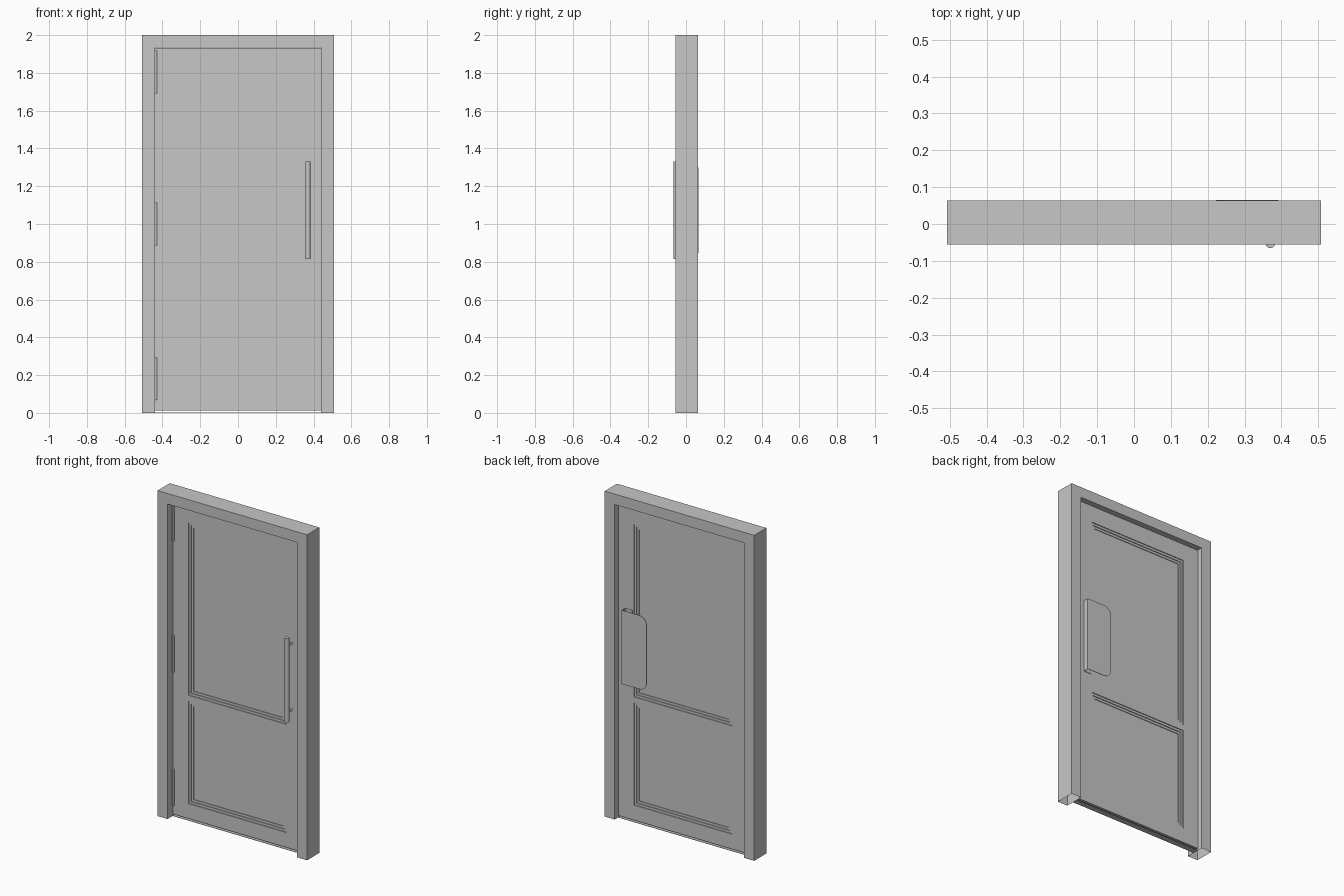
import bpy, bmesh, math
from mathutils import Matrix, Vector

if "Cube" in bpy.data.objects:
    bpy.data.objects.remove(bpy.data.objects["Cube"])

grey = bpy.data.materials.new("plain_grey")
grey.diffuse_color = (0.57, 0.57, 0.57, 1)
grey.use_nodes = True
grey.node_tree.nodes["Principled BSDF"].inputs["Base Color"].default_value = grey.diffuse_color

DOOR_FRONT, DOOR_BACK = -0.006, 0.031


def finish(name, bm, smooth=False):
    bmesh.ops.recalc_face_normals(bm, faces=bm.faces)
    mesh = bpy.data.meshes.new(name)
    bm.to_mesh(mesh)
    bm.free()
    mesh.materials.append(grey)
    obj = bpy.data.objects.new(name, mesh)
    bpy.context.collection.objects.link(obj)
    if smooth:
        bpy.ops.object.select_all(action='DESELECT')
        obj.select_set(True)
        bpy.context.view_layer.objects.active = obj
        bpy.ops.object.shade_smooth_by_angle(angle=math.radians(40))
    return obj


def add_box(bm, x0, x1, y0, y1, z0, z1):
    m = Matrix.Translation(((x0 + x1) / 2, (y0 + y1) / 2, (z0 + z1) / 2))
    m = m @ Matrix.Diagonal((x1 - x0, y1 - y0, z1 - z0, 1))
    bmesh.ops.create_cube(bm, size=1, matrix=m)


def add_rod(bm, start, end, radius, sides=20):
    a, b = Vector(start), Vector(end)
    rot = (b - a).to_track_quat('Z', 'Y').to_matrix().to_4x4()
    bmesh.ops.create_cone(bm, cap_ends=True, segments=sides, radius1=radius, radius2=radius,
                          depth=(b - a).length, matrix=Matrix.Translation((a + b) / 2) @ rot)


def add_prism(bm, outline, y0, y1):
    """Extrude an x-z outline between two y values."""
    face = bm.faces.new([bm.verts.new((x, y0, z)) for x, z in outline])
    ext = bmesh.ops.extrude_face_region(bm, geom=[face])
    verts = [g for g in ext['geom'] if isinstance(g, bmesh.types.BMVert)]
    bmesh.ops.translate(bm, verts=verts, vec=(0, y1 - y0, 0))


# Frame: two hollow jambs and a head, jamb feet left open
bm = bmesh.new()
add_prism(bm, [(-0.508, 0), (-0.508, 2), (0.508, 2), (0.508, 0),
               (0.44, 0), (0.44, 1.935), (-0.44, 1.935), (-0.44, 0)], -0.055, 0.0635)
bmesh.ops.recalc_face_normals(bm, faces=bm.faces)
feet = [f for f in bm.faces if all(v.co.z < 1e-4 for v in f.verts)]
bmesh.ops.delete(bm, geom=feet, context='FACES_ONLY')
finish("door_frame", bm)

# Thin threshold strip under the door
bm = bmesh.new()
add_box(bm, -0.4395, 0.4395, DOOR_FRONT, DOOR_BACK, 0, 0.002)
finish("threshold", bm)

# Door leaf with two panels on each side, sunk in square steps
PANEL_X = 0.333
PANELS = [(0.105, 0.733), (0.77, 1.829)]
bm = bmesh.new()
add_box(bm, -0.4385, 0.4385, DOOR_FRONT, DOOR_BACK, 0.013, 1.9325)
cuts = [((x, 0, 0), (1, 0, 0)) for x in (-PANEL_X, PANEL_X)]
cuts += [((0, 0, z), (0, 0, 1)) for pair in PANELS for z in pair]
for co, no in cuts:
    bmesh.ops.bisect_plane(bm, geom=bm.verts[:] + bm.edges[:] + bm.faces[:],
                           plane_co=co, plane_no=no)
bm.normal_update()
panels = []
for f in bm.faces:
    c = f.calc_center_median()
    if abs(f.normal.y) > 0.9 and abs(c.x) < PANEL_X and any(a < c.z < b for a, b in PANELS):
        panels.append(f)
for thickness, depth in ((0, -0.005), (0.02, 0), (0, -0.005), (0.02, 0), (0, -0.004)):
    bmesh.ops.inset_individual(bm, faces=panels, thickness=thickness, depth=depth)
    bm.normal_update()
finish("door_leaf", bm)

# Hinges: knuckle plus leaf in the gap
for label, z in (("lower", 0.18), ("middle", 1.0), ("upper", 1.805)):
    bm = bmesh.new()
    add_rod(bm, (-0.434, -0.009, z - 0.113), (-0.434, -0.009, z + 0.113), 0.006, 16)
    add_box(bm, -0.4398, -0.4387, -0.009, 0.026, z - 0.113, z + 0.113)
    finish(label + "_hinge", bm, True)

# Latch in the gap on the opening side
bm = bmesh.new()
add_box(bm, 0.43, 0.4395, 0.005, 0.02, 1.05, 1.075)
finish("latch", bm)

# Pull handle on the front: upright bar on two standoffs
bm = bmesh.new()
add_rod(bm, (0.37, -0.0525, 0.815), (0.37, -0.0525, 1.33), 0.013, 24)
for z in (0.87, 1.28):
    add_rod(bm, (0.37, -0.0525, z), (0.37, DOOR_FRONT + 0.001, z), 0.006, 16)
finish("pull_handle", bm, True)

# Bent pull plate on the back: face with two rounded corners, web and foot
Z0, Z1, X0, X1, R = 0.847, 1.30, 0.222, 0.392, 0.05
outline = [(X1, Z0), (X1, Z1)]
for cz, start in ((Z1 - R, 90), (Z0 + R, 180)):
    for i in range(9):
        a = math.radians(start + i * 90 / 8)
        outline.append((X0 + R + R * math.cos(a), cz + R * math.sin(a)))
bm = bmesh.new()
add_prism(bm, outline, 0.0625, 0.0655)
add_box(bm, X1 - 0.003, X1, DOOR_BACK, 0.0625, Z0, Z1)
add_box(bm, X1 - 0.05, X1 - 0.003, DOOR_BACK, DOOR_BACK + 0.003, Z0, Z1)
finish("pull_plate", bm, True)
